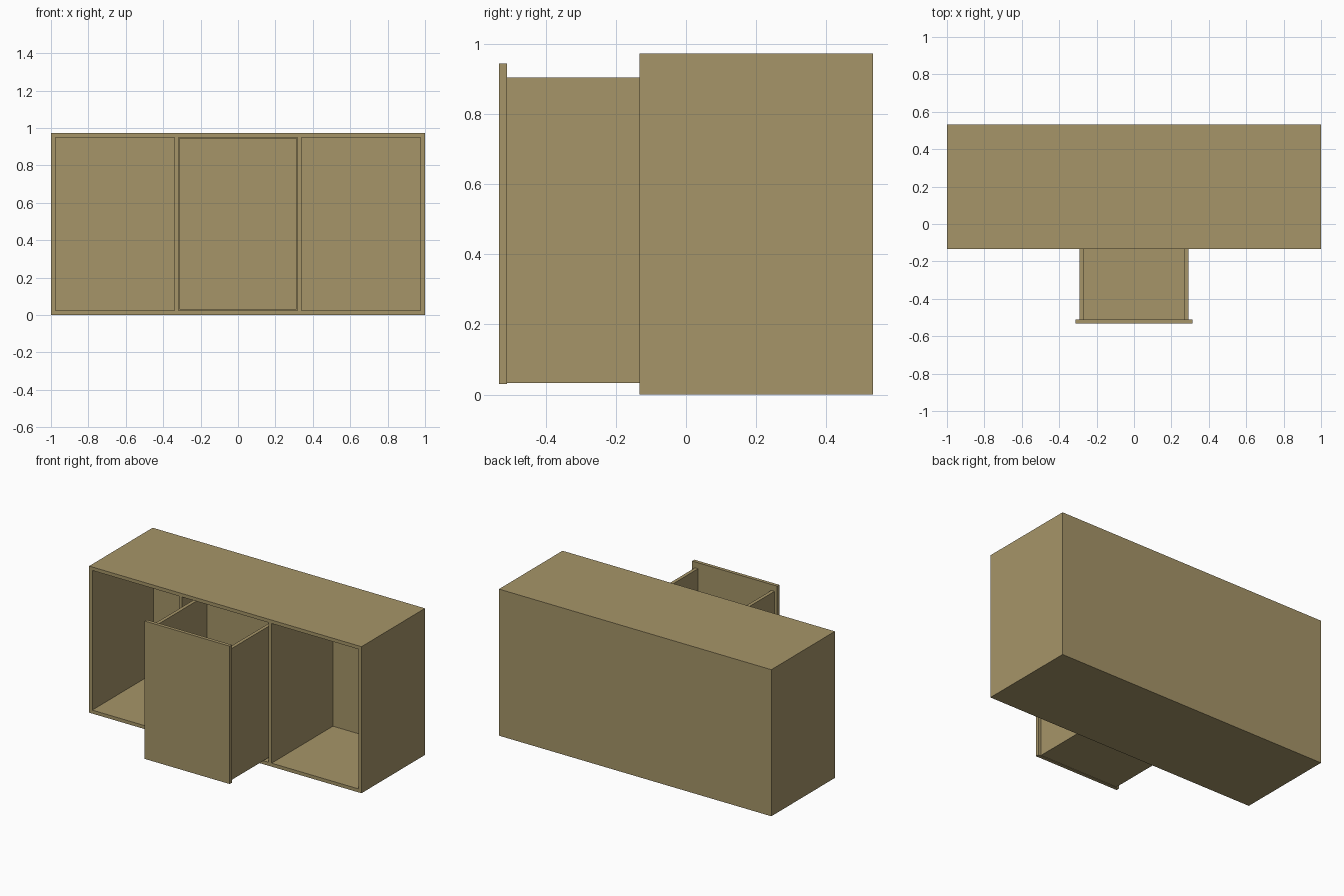
import bpy, bmesh

if "Cube" in bpy.data.objects:
    bpy.data.objects.remove(bpy.data.objects["Cube"])


def panel(name, x, y, z):
    """Flat board spanning the given (min, max) ranges."""
    bm = bmesh.new()
    bmesh.ops.create_cube(bm, size=1)
    for v in bm.verts:
        v.co = [r[0] if c < 0 else r[1] for c, r in zip(v.co, (x, y, z))]
    mesh = bpy.data.meshes.new(name)
    bm.to_mesh(mesh)
    bm.free()
    obj = bpy.data.objects.new(name, mesh)
    bpy.context.collection.objects.link(obj)
    mesh.materials.append(wood)
    return obj


wood = bpy.data.materials.new("wood")
wood.diffuse_color = (0.38, 0.30, 0.14, 1)
wood.use_nodes = True
wood.node_tree.nodes["Principled BSDF"].inputs["Base Color"].default_value = wood.diffuse_color

T = 0.023                    # board thickness
FRONT, BACK, H = -0.133, 0.533, 0.973

# Cabinet carcass
depth = (FRONT, BACK)
inner_z = (T, H - T)
panel("cabinet_bottom", (-1, 1), depth, (0, T))
panel("cabinet_top", (-1, 1), depth, (H - T, H))
panel("cabinet_back", (-1 + T, 1 - T), (BACK - T, BACK), inner_z)
for side, s in (("left", -1), ("right", 1)):
    panel(f"cabinet_side_{side}", sorted((s * (1 - T), s)), depth, inner_z)
    panel(f"divider_{side}", sorted((s * 0.317, s * 0.34)),
          (FRONT, BACK - T), inner_z)

# Pulled-out middle drawer
Y0, Y1, Z0, Z1, W = -0.51, 0.08, 0.033, 0.905, 0.292
panel("drawer_front", (-0.312, 0.312), (-0.533, Y0), (0.03, 0.945))
panel("drawer_bottom", (-W + T, W - T), (Y0, Y1 - T), (Z0, Z0 + T))
panel("drawer_back", (-W + T, W - T), (Y1 - T, Y1), (Z0, Z1))
for side, s in (("left", -1), ("right", 1)):
    panel(f"drawer_side_{side}", sorted((s * (W - T), s * W)), (Y0, Y1), (Z0, Z1))
